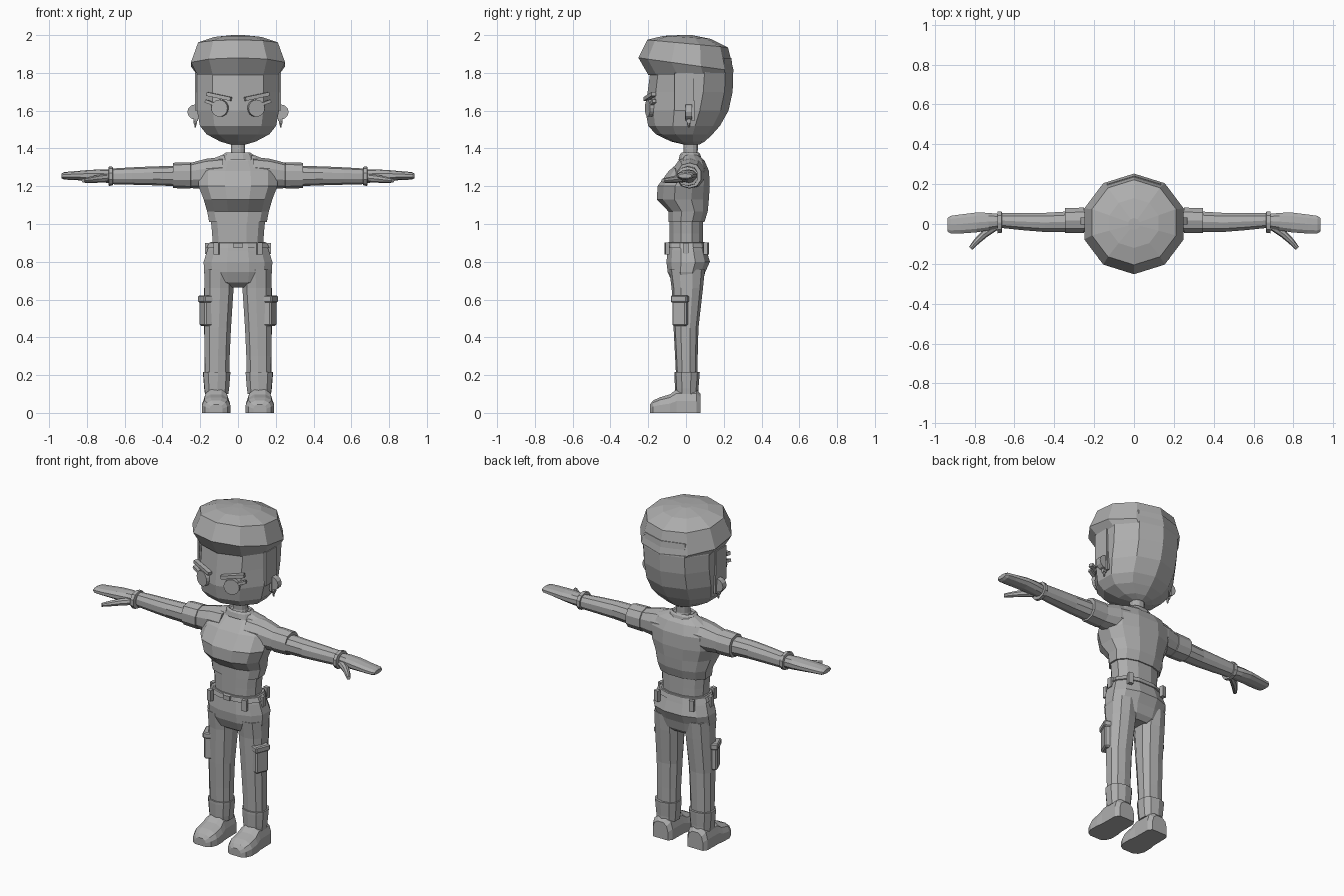
import bpy, bmesh
from math import sin, cos, pi, radians, copysign
from mathutils import Matrix, Vector, Euler

cube = bpy.data.objects.get("Cube")
if cube:
    bpy.data.objects.remove(cube, do_unlink=True)

grey = bpy.data.materials.new("plain grey")
GREY = (0.42, 0.42, 0.42, 1)
grey.use_nodes = True
grey.diffuse_color = GREY
grey.node_tree.nodes["Principled BSDF"].inputs["Base Color"].default_value = GREY


def finish(name, bm, mirror=False):
    bmesh.ops.recalc_face_normals(bm, faces=bm.faces)
    me = bpy.data.meshes.new(name)
    bm.to_mesh(me)
    bm.free()
    me.materials.append(grey)
    ob = bpy.data.objects.new(name, me)
    bpy.context.collection.objects.link(ob)
    if mirror:
        ob.modifiers.new("mirror", 'MIRROR').use_axis[0] = True
    return ob


def loft(name, rings, mirror=False):
    bm = bmesh.new()
    loops = [[bm.verts.new(p) for p in r] for r in rings]
    for a, b in zip(loops, loops[1:]):
        n = len(a)
        for i in range(n):
            j = (i + 1) % n
            bm.faces.new((a[i], a[j], b[j], b[i]))
    bm.faces.new(loops[0])
    bm.faces.new(loops[-1])
    return finish(name, bm, mirror)


def unit_ring(n, power=1.0, phase=0.0):
    pts = []
    for i in range(n):
        t = 2 * pi * i / n + phase
        c, s = cos(t), sin(t)
        pts.append((copysign(abs(c) ** power, c), copysign(abs(s) ** power, s)))
    return pts


# horizontal ring: height, centre x, half width, front y, back y, tilt toward front
def level(z, cx, rx, yf, yb, n=12, power=0.85, phase=pi / 12, tilt=0.0):
    cy, ry = (yf + yb) / 2, (yb - yf) / 2
    return [(cx + rx * u, cy + ry * v, z - tilt * v) for u, v in unit_ring(n, power, phase)]


# ring across the arm: x, centre y and z, half sizes
def across(x, cy, cz, ry, rz, n=10):
    return [(x, cy + ry * u, cz + rz * v) for u, v in unit_ring(n, 0.9, pi / n)]


def box(name, loc, size, rot=(0, 0, 0), bevel=0.0, mirror=True):
    bm = bmesh.new()
    m = Matrix.Translation(loc) @ Euler(rot).to_matrix().to_4x4() @ Matrix.Diagonal((*size, 1))
    bmesh.ops.create_cube(bm, size=1, matrix=m)
    if bevel:
        bmesh.ops.bevel(bm, geom=bm.edges[:], offset=bevel, segments=1, affect='EDGES')
    return finish(name, bm, mirror)


def disc(name, loc, r, depth, rot, n=16, r2=None):
    bm = bmesh.new()
    m = Matrix.Translation(loc) @ Euler(rot).to_matrix().to_4x4()
    bmesh.ops.create_cone(bm, cap_ends=True, segments=n, radius1=r, radius2=r2 or r,
                          depth=depth, matrix=m)
    return finish(name, bm, True)


DECA = dict(n=10, power=1, phase=pi / 2)

# head and hair
loft("head", [level(z, 0, rx, f, b, **DECA) for z, rx, f, b in [
    (1.42, .04, -.01, .07), (1.437, .10, -.08, .10), (1.475, .175, -.16, .14),
    (1.52, .212, -.2, .18), (1.6, .228, -.215, .225), (1.7, .23, -.203, .247),
    (1.8, .232, -.19, .25), (1.88, .225, -.18, .24)]])
loft("hair_cap", [level(z, 0, rx, f, b, tilt=t, **DECA) for z, rx, f, b, t in [
    (1.79, .228, -.2, .245, 0), (1.845, .262, -.252, .253, .035),
    (1.955, .222, -.205, .222, .02), (1.988, .13, -.12, .13, .008), (2.0, .03, -.03, .03, 0)]])
box("sideburn", (.222, -.01, 1.7), (.012, .1, .2))
box("sideburn_tip", (.22, .02, 1.6), (.014, .05, .11))

# face
FACE = radians(18)
disc("eye", (.095, -.192, 1.613), .045, .025, (pi / 2, 0, FACE))
box("eyebrow", (.1, -.192, 1.675), (.135, .025, .02), (0, -.2, FACE))
box("eyelash", (.15, -.175, 1.643), (.05, .02, .016), (0, -.35, FACE))

# ears and earrings
disc("ear", (.228, .015, 1.593), .04, .035, (pi / 2, 0, 0), 12)
disc("earring_stud", (.226, .015, 1.545), .013, .02, (0, pi / 2, 0), 8)
disc("earring_drop", (.226, .015, 1.525), .004, .03, (0, 0, 0), 6, .009)

# neck and shirt
loft("neck", [level(z, 0, r, .025 - r, .025 + r) for z, r in
              [(1.34, .05), (1.38, .038), (1.44, .04)]])
loft("collar", [level(z, 0, r, .022 - r * .7, .022 + r * .7) for z, r in
                [(1.34, .09), (1.368, .08), (1.378, .068), (1.36, .055)]])
loft("shirt", [level(z, 0, rx, f, b) for z, rx, f, b in [
    (1.01, .157, -.095, .1), (1.065, .168, -.095, .118), (1.13, .187, -.158, .125),
    (1.2, .215, -.155, .13), (1.28, .212, -.095, .125), (1.335, .165, -.03, .1),
    (1.368, .08, -.015, .065)]])
loft("sleeve", [across(*r) for r in [
    (.08, .02, 1.27, .09, .085), (.17, .02, 1.265, .078, .08), (.25, .018, 1.257, .062, .067),
    (.252, .018, 1.257, .067, .07), (.345, .018, 1.257, .065, .067),
    (.345, .016, 1.256, .055, .055)]], True)
loft("waist", [level(z, 0, rx, -.09, .093) for z, rx in [(.88, .138), (.95, .141), (1.04, .15)]])

# arms, wristbands and hands
loft("forearm", [across(*r) for r in [
    (.32, .012, 1.254, .054, .054), (.45, .008, 1.255, .05, .05),
    (.56, .012, 1.254, .045, .046), (.68, .018, 1.252, .038, .041)]], True)
loft("wristband", [across(x, .008, 1.253, ry, rz) for x, ry, rz in [
    (.662, .045, .042), (.664, .056, .05), (.684, .057, .051), (.686, .045, .042)]], True)
loft("hand", [across(*r) for r in [
    (.67, .015, 1.252, .036, .036), (.73, .012, 1.255, .046, .034),
    (.79, .008, 1.257, .052, .029), (.87, 0, 1.256, .05, .023),
    (.92, -.003, 1.255, .046, .02), (.935, -.004, 1.255, .036, .012)]], True)
thumb = []
for x, y, z, w in [(.7, -.015, 1.243, .022), (.75, -.05, 1.238, .02),
                   (.79, -.088, 1.233, .016), (.82, -.122, 1.23, .011)]:
    side = Vector((.7, .7, 0))
    thumb.append([Vector((x, y, z)) + side * (w * u) + Vector((0, 0, w * v))
                  for u, v in unit_ring(8)])
loft("thumb", thumb, True)

# trousers and belt
loft("trouser_hips", [level(z, 0, rx, f, b) for z, rx, f, b in [
    (.665, .1, -.035, .065), (.69, .168, -.075, .09), (.745, .186, -.1, .105),
    (.8, .187, -.107, .13), (.86, .168, -.1, .112), (.905, .148, -.095, .1)]])
loft("belt", [level(z, 0, rx, f, b) for z, rx, f, b in [
    (.872, .166, -.102, .11), (.874, .171, -.106, .114), (.9, .158, -.102, .107),
    (.902, .15, -.096, .101)]])
for name, x, y, turn in [("front_belt_loop", .115, -.1, .2), ("back_belt_loop", .115, .107, -.2)]:
    box(name, (x, y, .87), (.028, .022, .065), (0, 0, turn))
box("side_belt_loop", (.165, 0, .87), (.02, .028, .06))
box("belt_buckle", (0, -.104, .887), (.045, .016, .026), mirror=False)
loft("trouser_leg", [level(z, cx, rx, f, b, n=10) for z, cx, rx, f, b in [
    (.76, .1, .08, -.09, .1), (.66, .101, .08, -.076, .09), (.45, .108, .073, -.066, .066),
    (.3, .111, .069, -.058, .062), (.14, .112, .066, -.05, .058)]], True)
box("cargo_pocket", (.158, -.025, .53), (.07, .08, .14), (0, 0, -.4), .008)
box("pocket_flap", (.159, -.025, .603), (.08, .092, .036), (0, 0, -.4), .006)

# boots
loft("boot_cuff", [level(z, .113, rx, f, b, n=10) for z, rx, f, b in [
    (.1, .064, -.056, .066), (.13, .068, -.058, .066), (.2, .074, -.062, .072),
    (.216, .075, -.062, .073), (.216, .062, -.05, .06)]], True)
boot = []
for y, w, h in [(.078, .05, .1), (.055, .066, .125), (-.05, .068, .125), (-.085, .074, .098),
                (-.14, .075, .082), (-.175, .06, .065), (-.19, .035, .045)]:
    half = [(1, 0), (1, .5), (.82, .83), (.4, 1)]
    outline = half + [(-u, v) for u, v in reversed(half)]
    boot.append([(.116 + w * u, y, h * v) for u, v in outline])
loft("boot", boot, True)
